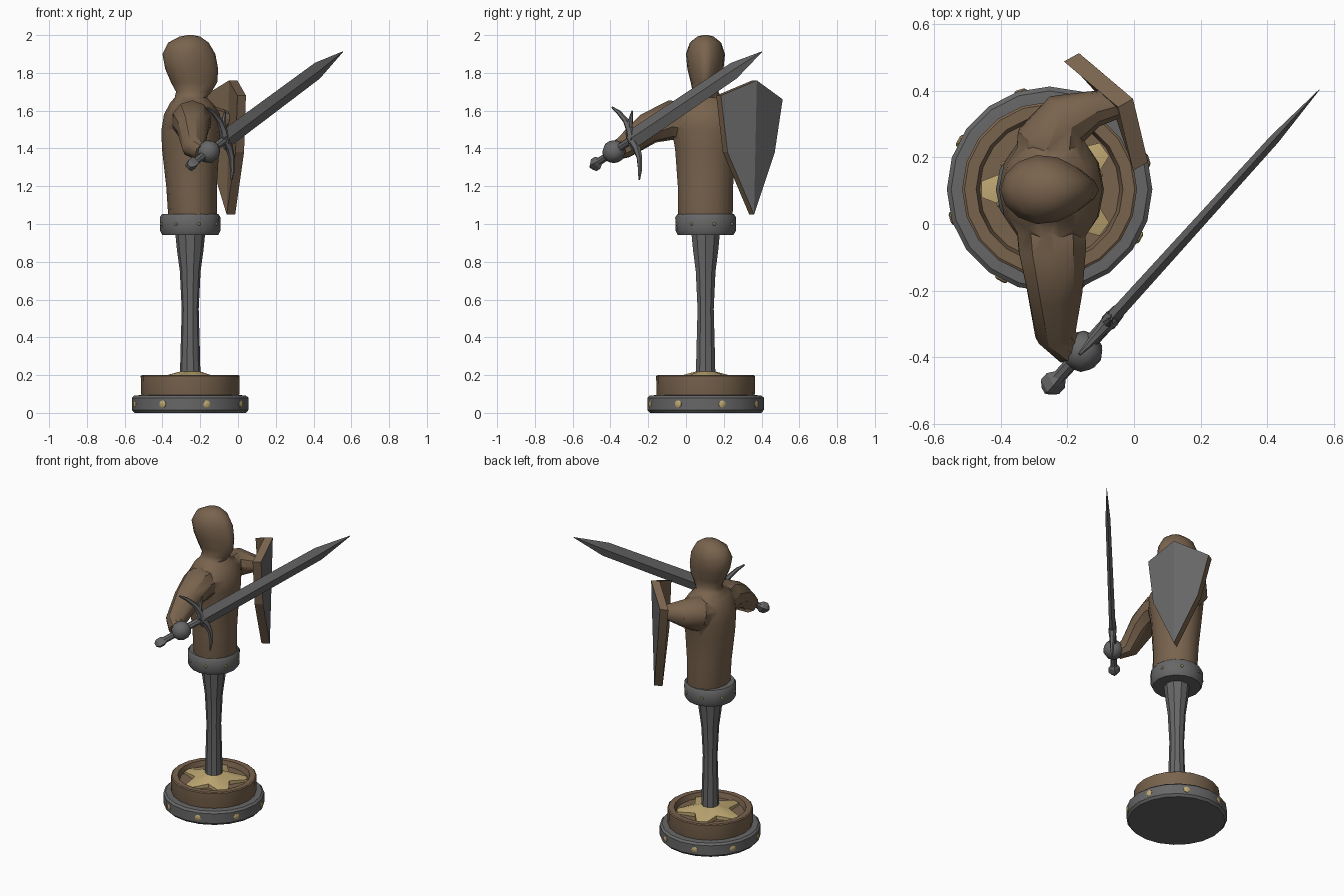
import bpy, bmesh, math
from mathutils import Vector

if "Cube" in bpy.data.objects:
    bpy.data.objects.remove(bpy.data.objects["Cube"])

CX, CY = -0.253, 0.104          # axis of the stand


def material(name, col):
    m = bpy.data.materials.new(name)
    m.diffuse_color = (*col, 1)
    m.use_nodes = True
    m.node_tree.nodes["Principled BSDF"].inputs["Base Color"].default_value = m.diffuse_color
    return m


WOOD = material("brown wood", (0.19, 0.125, 0.075))
METAL = material("grey metal", (0.135, 0.135, 0.135))
GOLD = material("pale gold", (0.52, 0.39, 0.17))


def make(name, verts, faces, mats, angle=35):
    me = bpy.data.meshes.new(name)
    me.from_pydata([tuple(v) for v in verts], [], faces)
    bm = bmesh.new()
    bm.from_mesh(me)
    bmesh.ops.recalc_face_normals(bm, faces=bm.faces)
    bm.to_mesh(me)
    bm.free()
    for m in mats:
        me.materials.append(m)
    ob = bpy.data.objects.new(name, me)
    bpy.context.collection.objects.link(ob)
    smooth(ob, angle)
    return ob


def smooth(ob, angle):
    bpy.ops.object.select_all(action='DESELECT')
    ob.select_set(True)
    bpy.context.view_layer.objects.active = ob
    bpy.ops.object.shade_smooth_by_angle(angle=math.radians(angle))


def loft(name, rings, mat, angle=35):
    """Skin a stack of equal rings and cap both ends."""
    n = len(rings[0])
    verts = [p for r in rings for p in r]
    faces = [(i * n + j, i * n + (j + 1) % n, (i + 1) * n + (j + 1) % n, (i + 1) * n + j)
             for i in range(len(rings) - 1) for j in range(n)]
    faces += [tuple(range(n)), tuple(range(len(verts) - n, len(verts)))]
    return make(name, verts, faces, [mat], angle)


def lathe(name, profile, sides, mat, angle=35):
    rings = [[(CX + r * math.cos(math.tau * k / sides), CY + r * math.sin(math.tau * k / sides), z)
              for k in range(sides)] for r, z in profile]
    return loft(name, rings, mat, angle)


def tube(name, path, radii, mat, sides=8, angle=35):
    pts = [Vector(p) for p in path]
    rings = []
    for i, (p, r) in enumerate(zip(pts, radii)):
        d = (pts[min(i + 1, len(pts) - 1)] - pts[max(i - 1, 0)]).normalized()
        u = d.cross(Vector((0.31, 0.2, 0.93))).normalized()
        v = d.cross(u)
        rings.append([p + r * (u * math.cos(math.tau * k / sides) + v * math.sin(math.tau * k / sides))
                      for k in range(sides)])
    return loft(name, rings, mat, angle)


# Stand: metal foot, wooden dish, post and belt
lathe("base_ring", [(.295, 0), (.308, .015), (.308, .08), (.295, .092), (.25, .095)], 20, METAL)
lathe("wood_dish", [(.255, .08), (.26, .1), (.262, .195), (.255, .2), (.22, .2), (.21, .165)], 20, WOOD)
lathe("post", [(.055, .16), (.052, .3), (.045, .55), (.055, .75), (.07, .86), (.08, .96)], 10, METAL)
lathe("belt", [(.13, .942), (.148, .942), (.16, .965), (.161, 1.035), (.15, 1.052), (.13, 1.052)],
      16, METAL)

# Gold star on the dish, rising to the post
def star_ring(scale, zt, zi):
    out = []
    for k in range(5):
        a = math.pi + k * math.tau / 5
        for da, r, z in ((-.12, .205, zt), (.12, .205, zt), (math.pi / 5, .115, zi)):
            r = .05 if scale == 0 else r
            out.append((CX + r * math.cos(a + da), CY + r * math.sin(a + da), z))
    return out


loft("star", [star_ring(1, .16, .16), star_ring(1, .178, .19), star_ring(0, .22, .22)], GOLD, 20)

# Rivets around the foot and the belt
for label, r, z, size in (("base", .304, .047, .02), ("belt", .157, 1.0, .009)):
    for k in range(8):
        a = math.radians(16.6 + 45 * k)
        d = Vector((math.cos(a), math.sin(a), 0))
        c = Vector((CX, CY, z))
        tube(f"{label}_rivet_{k}", [c + d * (r - .02), c + d * (r + .004), c + d * (r + .008)],
             [size, size, size * .6], GOLD)

# Torso and head in horizontal rings: z, back x, front x, half width, pointedness of the face
BODY = [(1.0, -.36, -.12, .14, 0), (1.05, -.37, -.11, .148, 0), (1.2, -.38, -.112, .15, 0),
        (1.4, -.403, -.1, .165, 0), (1.5, -.405, -.09, .185, 0), (1.58, -.392, -.095, .19, 0),
        (1.64, -.36, -.135, .15, 0), (1.67, -.335, -.165, .085, 0), (1.7, -.328, -.14, .07, .2),
        (1.75, -.355, -.11, .08, .4), (1.82, -.385, -.105, .098, .4), (1.9, -.4, -.12, .106, .3),
        (1.96, -.37, -.155, .085, .2), (1.992, -.31, -.2, .045, 0), (2.0, -.27, -.24, .014, 0)]
rings = []
for z, xb, xf, w, point in BODY:
    ring = []
    for k in range(14):
        c, s = math.cos(math.tau * k / 14), math.sin(math.tau * k / 14)
        ring.append(((xb + xf) / 2 + (xf - xb) / 2 * c, .103 + w * s * (1 - point * max(c, 0)), z))
    rings.append(ring)
body = loft("body", rings, WOOD, 50)

# Arms, joined to the torso
right_arm = tube("sword_arm", [(-.25, .03, 1.53), (-.245, -.08, 1.55), (-.238, -.2, 1.505),
                               (-.235, -.33, 1.405), (-.19, -.385, 1.38)],
                 [.11, .105, .085, .062, .045], WOOD, 10)
left_arm = tube("shield_arm", [(-.25, .17, 1.53), (-.245, .25, 1.555), (-.2, .315, 1.57),
                               (-.12, .345, 1.565), (-.055, .36, 1.55)],
                [.11, .11, .085, .055, .045], WOOD, 10)
for arm in (right_arm, left_arm):
    mod = body.modifiers.new("join", 'BOOLEAN')
    mod.operation, mod.solver, mod.object = 'UNION', 'EXACT', arm
    bpy.ops.object.select_all(action='DESELECT')
    bpy.context.view_layer.objects.active = body
    bpy.ops.object.modifier_apply(modifier=mod.name)
    bpy.data.objects.remove(arm)
smooth(body, 50)

# Sword frame: D along the blade, W across it, N through it
START, TIP = Vector((-.24, -.475, 1.32)), Vector((.555, .402, 1.912))
LENGTH = (TIP - START).length
D = (TIP - START).normalized()
N = Vector((D.y, -D.x, 0)).normalized()
W = N.cross(D)


def on_sword(s, w=0, n=0):
    return START + D * s + W * w + N * n


loft("blade", [[on_sword(s, w), on_sword(s, 0, t), on_sword(s, -w), on_sword(s, 0, -t)]
               for s, w, t in ((.26, .052, .02), (.6, .05, .018), (1.1, .046, .015),
                               (LENGTH, .002, .001))], METAL, 15)
tube("grip", [on_sword(0), on_sword(.3)], [.02, .022], METAL)
tube("pommel", [on_sword(s) for s in (-.04, -.02, .01, .035)], [.016, .035, .035, .018], METAL, 4, 15)
tube("fist", [on_sword(.141 + .062 * math.sin(a)) for a in (-1.45, -.8, -.27, .27, .8, 1.45)],
     [.062 * math.cos(a) for a in (-1.45, -.8, -.27, .27, .8, 1.45)], METAL, 10)
for side, label in ((1, "upper"), (-1, "lower")):
    tube(f"guard_{label}", [on_sword(s, side * w) for s, w in
                            ((.28, -.02), (.295, .05), (.29, .11), (.265, .17), (.235, .215))],
         [.026, .022, .016, .012, .005], METAL, 6)
tube("guard_spike", [on_sword(.295, .06), on_sword(.325, .1), on_sword(.355, .135)],
     [.018, .012, .004], METAL, 6)

# Shield: two folded metal facets on a thick wooden back
OUTER = [Vector(p) for p in ((-.003, .375, 1.76), (.042, .185, 1.68), (.032, .22, 1.38),
                             (-.015, .36, 1.05), (-.115, .47, 1.38), (-.165, .512, 1.66))]
INNER = [p + Vector((-.045, -.025, 0)) for p in OUTER]
sides = [(i, (i + 1) % 6, (i + 1) % 6 + 6, i + 6) for i in range(6)]
shield = make("shield", OUTER + INNER,
              [(0, 1, 2, 3), (0, 3, 4, 5), (6, 9, 8, 7), (6, 11, 10, 9)] + sides, [WOOD, METAL], 15)
for f in shield.data.polygons:
    f.material_index = 1 if f.index < 2 else 0
